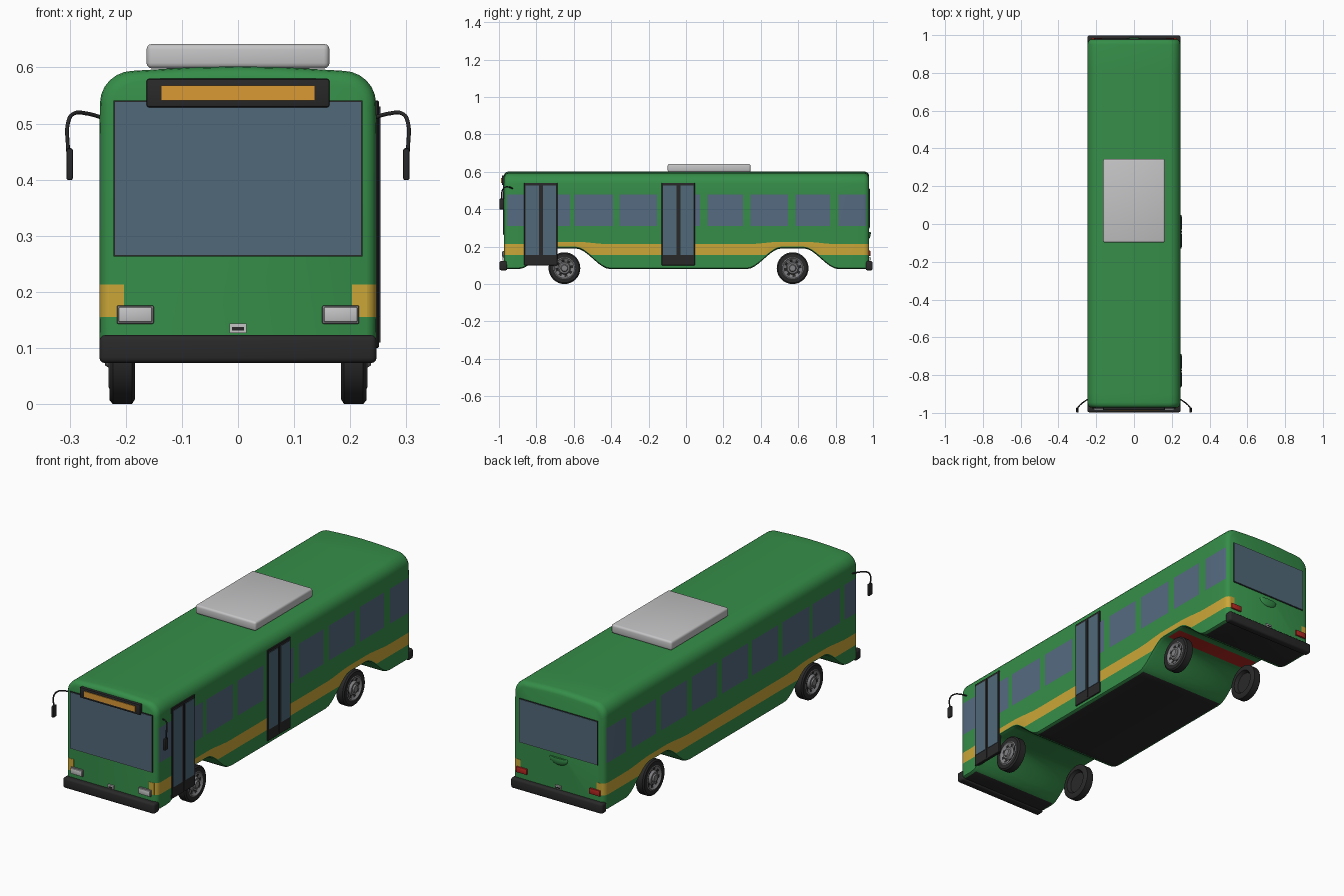
import bpy, bmesh, math

if "Cube" in bpy.data.objects:
    bpy.data.objects.remove(bpy.data.objects["Cube"])

def mat(name, r, g, b):
    m = bpy.data.materials.new(name)
    m.diffuse_color = (r, g, b, 1)
    m.use_nodes = True
    m.node_tree.nodes["Principled BSDF"].inputs["Base Color"].default_value = m.diffuse_color
    return m

GREEN = mat("green paint", 0.036, 0.27, 0.066)
YELLOW = mat("yellow stripe", 0.60, 0.39, 0.04)
WINDOW = mat("side window", 0.09, 0.145, 0.22)
GLASS = mat("tinted glass", 0.08, 0.14, 0.19)
BLACK = mat("black rubber", 0.022, 0.022, 0.023)
SILVER = mat("light grey", 0.55, 0.55, 0.56)
ORANGE = mat("orange display", 0.70, 0.32, 0.035)
RED = mat("red lamp", 0.45, 0.02, 0.015)
STEEL = mat("wheel steel", 0.22, 0.22, 0.23)

def finish(name, bm, mats, angle=35):
    bmesh.ops.recalc_face_normals(bm, faces=bm.faces)
    me = bpy.data.meshes.new(name)
    bm.to_mesh(me)
    bm.free()
    for m in mats:
        me.materials.append(m)
    ob = bpy.data.objects.new(name, me)
    bpy.context.collection.objects.link(ob)
    bpy.ops.object.select_all(action='DESELECT')
    ob.select_set(True)
    bpy.context.view_layer.objects.active = ob
    bpy.ops.object.shade_smooth_by_angle(angle=math.radians(angle))
    return ob

def box(name, x, y, z, m, bevel=0.0, seg=2):
    """Box from (min, max) ranges, with optional rounded edges."""
    bm = bmesh.new()
    bmesh.ops.create_cube(bm, size=1)
    for v in bm.verts:
        v.co = [(a + b) / 2 + c * (b - a) for (a, b), c in zip((x, y, z), v.co)]
    if bevel:
        bmesh.ops.bevel(bm, geom=bm.edges[:], offset=bevel, segments=seg,
                        affect='EDGES', profile=0.5)
    return finish(name, bm, [m])

# ---- body shell: cross-sections lofted along y ----
AXLES = (-0.65, 0.57)
WINDOWS = [(-0.958, -0.865), (-0.83, -0.62), (-0.595, -0.39), (-0.355, -0.155),
           (-0.125, 0.075), (0.115, 0.305), (0.345, 0.545), (0.585, 0.77), (0.815, 0.962)]

def arch(y):
    d = min(abs(y - a) for a in AXLES)
    t = max(0, min(1, (0.245 - d) / 0.185))
    return t * t * (3 - 2 * t)

def section(y, inset):
    a = arch(y)
    b = 0.08 + 0.11 * a
    pts = [(0.234, b), (0.246, b + 0.006), (0.247, max(0.155, b + 0.010)),
           (0.247, 0.213 + 0.013 * a), (0.247, 0.31), (0.247, 0.48)]
    for i in range(7):
        t = math.radians(15 * i)
        pts.append((0.187 + 0.059 * math.cos(t), 0.536 + 0.058 * math.sin(t)))
    pts.append((0.09, 0.600))
    out = []
    for x, z in pts:
        out.append((x - inset, z - inset * max(0, min(1, (z - 0.5) / 0.08))))
    return out + [(0, 0.602 - inset)] + [(-x, z) for x, z in reversed(out)]

ends = [(-0.972, 0.018), (-0.967, 0.008), (-0.958, 0.002), (-0.945, 0),
        (0.950, 0), (0.962, 0.002), (0.972, 0.008), (0.978, 0.018)]
ys = {y: i for y, i in ends}
for w in WINDOWS:
    for y in w:
        ys.setdefault(y, 0)
for a in AXLES:
    for i in range(-12, 13):
        y = round(a + i * 0.0205, 4)
        if all(abs(y - k) > 0.004 for k in ys):
            ys[y] = 0

bm = bmesh.new()
rings = [[bm.verts.new((x, y, z)) for x, z in section(y, ys[y])] for y in sorted(ys)]
n = len(rings[0])
for r, s in zip(rings, rings[1:]):
    yc = (r[0].co.y + s[0].co.y) / 2
    for i in range(n):
        j = (i + 1) % n
        f = bm.faces.new((r[i], r[j], s[j], s[i]))
        k = min(i, n - 2 - i)
        if i == n - 1:                       # underside
            if f.calc_center_median().z < 0.083:
                f.material_index = 3
            elif abs(yc - AXLES[1]) < 0.05:
                f.material_index = 4
        elif k == 2:                         # waist stripe
            f.material_index = 1
        elif k == 4 and any(a < yc < b for a, b in WINDOWS):
            f.material_index = 2
bm.faces.new(rings[0])
bm.faces.new(rings[-1])
finish("body_shell", bm, [GREEN, YELLOW, WINDOW, BLACK, RED], 40)

# ---- roof unit ----
box("roof_unit", (-0.163, 0.163), (-0.098, 0.345), (0.598, 0.642), SILVER, 0.010, 3)

# ---- bumpers ----
box("front_bumper", (-0.247, 0.247), (-0.997, -0.955), (0.073, 0.123), BLACK, 0.010, 3)
box("rear_bumper", (-0.247, 0.247), (0.960, 0.998), (0.073, 0.123), BLACK, 0.010, 3)

# ---- windscreen, rear window and destination sign ----
box("windscreen_seal", (-0.222, 0.222), (-0.976, -0.969), (0.263, 0.541), BLACK)
box("windscreen", (-0.219, 0.219), (-0.978, -0.970), (0.266, 0.538), GLASS)
box("rear_window_seal", (-0.211, 0.211), (0.974, 0.981), (0.298, 0.512), BLACK)
box("rear_window", (-0.208, 0.208), (0.975, 0.983), (0.301, 0.509), GLASS)
box("sign_housing", (-0.163, 0.163), (-0.985, -0.950), (0.529, 0.580), BLACK, 0.004)
box("sign_display", (-0.137, 0.137), (-0.988, -0.980), (0.541, 0.568), ORANGE)

# ---- rear engine hatch handle ----
bm = bmesh.new()
bmesh.ops.create_uvsphere(bm, u_segments=20, v_segments=10, radius=1)
for v in bm.verts:
    v.co = (v.co.x * 0.05, 0.976 + v.co.y * 0.012, 0.272 + min(v.co.z, 0.2) * 0.03)
finish("hatch_handle", bm, [GREEN])

# ---- lamps, stripe ends and plates ----
for side, s in (("right", 1), ("left", -1)):
    def xr(a, b):
        return tuple(sorted((s * a, s * b)))
    box(side + "_headlight_rim", xr(0.150, 0.216), (-0.980, -0.966), (0.143, 0.176), STEEL, 0.003)
    box(side + "_headlight", xr(0.153, 0.213), (-0.985, -0.970), (0.146, 0.173), SILVER, 0.003)
    box(side + "_tail_lamp", xr(0.168, 0.226), (0.970, 0.986), (0.150, 0.178), RED, 0.003)
    box(side + "_front_stripe_end", xr(0.203, 0.230), (-0.9735, -0.968), (0.155, 0.213), YELLOW)
    box(side + "_rear_stripe_end", xr(0.205, 0.230), (0.974, 0.9795), (0.155, 0.213), YELLOW)

    # mirror on a bent arm
    cu = bpy.data.curves.new(side + "_mirror_arm", 'CURVE')
    cu.dimensions = '3D'
    cu.bevel_depth = 0.0035
    cu.bevel_resolution = 2
    cu.use_fill_caps = True
    cu.materials.append(BLACK)
    path = [(0.240, -0.925, 0.510), (0.270, -0.945, 0.518), (0.292, -0.965, 0.518),
            (0.302, -0.980, 0.505), (0.303, -0.985, 0.450)]
    sp = cu.splines.new('BEZIER')
    sp.bezier_points.add(len(path) - 1)
    for p, (x, y, z) in zip(sp.bezier_points, path):
        p.co = (s * x, y, z)
        p.handle_left_type = p.handle_right_type = 'AUTO'
    arm = bpy.data.objects.new(side + "_mirror_arm", cu)
    bpy.context.collection.objects.link(arm)
    box(side + "_mirror", xr(0.294, 0.306), (-0.998, -0.972), (0.399, 0.456), BLACK, 0.004)

for end, y, d in (("front", -0.972, -1), ("rear", 0.978, 1)):
    box(end + "_plate", (-0.015, 0.015), tuple(sorted((y, y + d * 0.008))), (0.127, 0.144), SILVER)
    box(end + "_plate_bar", (-0.011, 0.011), tuple(sorted((y, y + d * 0.010))), (0.131, 0.137), BLACK)

# ---- double-leaf doors on the right side ----
for name, y0 in (("front_door", -0.865), ("middle_door", -0.130)):
    box(name + "_frame", (0.236, 0.251), (y0, y0 + 0.178), (0.100, 0.541), BLACK, 0.002, 1)
    for leaf, a, b in (("a", 0.008, 0.078), ("b", 0.100, 0.170)):
        box(name + "_glass_" + leaf, (0.245, 0.253), (y0 + a, y0 + b), (0.155, 0.527), GLASS)
    box(name + "_post", (0.245, 0.254), (y0 + 0.086, y0 + 0.092), (0.110, 0.530), BLACK)

# ---- wheels: profile turned around the axle ----
PROFILE = [(0.200, 0.0), (0.200, 0.050), (0.184, 0.058), (0.184, 0.077), (0.189, 0.085),
           (0.223, 0.085), (0.229, 0.078), (0.229, 0.058), (0.231, 0.054), (0.224, 0.047),
           (0.220, 0.034), (0.231, 0.028), (0.231, 0.020), (0.237, 0.016), (0.237, 0.0)]
STEEL_BANDS = {7, 8, 10, 11, 12, 13}

def wheel(name, s, y, seg=32):
    bm = bmesh.new()
    loops = []
    for x, r in PROFILE:
        count = seg if r else 1
        loops.append([bm.verts.new((s * x, y + r * math.cos(2 * math.pi * i / seg),
                                    0.085 + r * math.sin(2 * math.pi * i / seg)))
                      for i in range(count)])
    for b, (p, q) in enumerate(zip(loops, loops[1:])):
        for i in range(seg):
            j = (i + 1) % seg
            vs = [p[i % len(p)], p[j % len(p)], q[j % len(q)], q[i % len(q)]]
            f = bm.faces.new(list(dict.fromkeys(vs)))
            hole = b == 9 and i % 4 >= 2     # steel webs between dark openings
            f.material_index = 1 if b in STEEL_BANDS or hole else 0
    finish(name, bm, [BLACK, STEEL])

for end, y in zip(("front", "rear"), AXLES):
    for side, s in (("right", 1), ("left", -1)):
        wheel(f"{end}_{side}_wheel", s, y)
